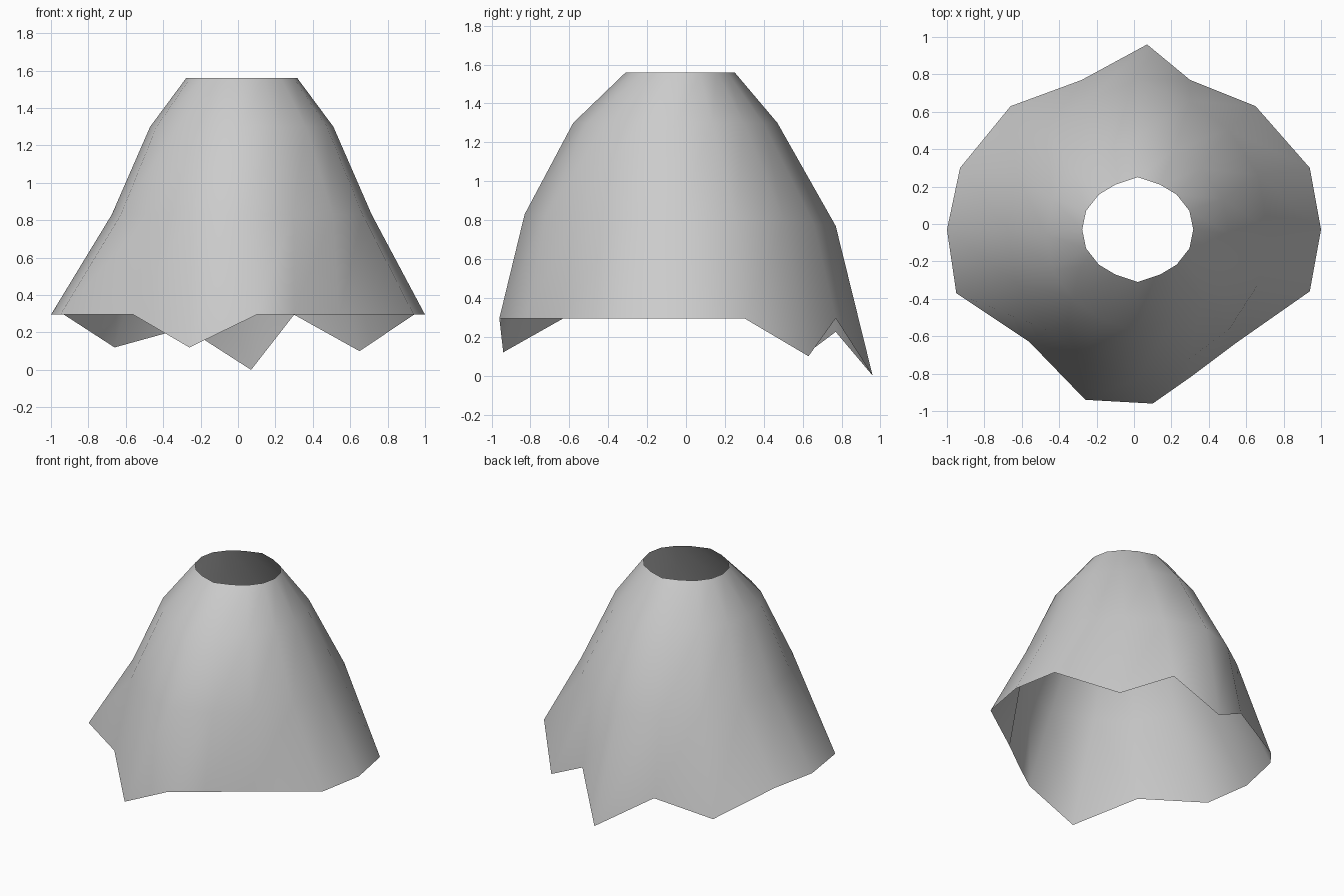
import bpy, bmesh, math

cube = bpy.data.objects.get("Cube")
if cube:
    bpy.data.objects.remove(cube, do_unlink=True)

SIDES = 16

# Grey cloth
cloth = bpy.data.materials.new("grey cloth")
cloth.use_nodes = True
colour = (0.6, 0.6, 0.6, 1)
cloth.diffuse_color = colour
cloth.node_tree.nodes["Principled BSDF"].inputs["Base Color"].default_value = colour

# Quarter of a ring from back to side, slightly pointed at the back and front
quarter = [(0, 1), (0.4, 0.86), (0.7, 0.67), (0.93, 0.36), (1, 0)]
half = quarter + [(x, -y) for x, y in quarter[-2::-1]]
unit_ring = half + [(-x, y) for x, y in half[-2:0:-1]]


def body_ring(cy, rx, ry, z, back_drop=0):
    """Ring of points starting at the back and passing the +x side."""
    return [(0.02 + rx * x, cy + ry * y, z - back_drop * max(0, y))
            for x, y in unit_ring]


# Ragged hem: outline points, with the height of each hanging tip
HEM = 0.295
outline = [(0.07, 0.96), (0.30, 0.77), (0.65, 0.63), (0.94, 0.30),
           (1.0, -0.03), (0.94, -0.36), (0.54, -0.64), (0.30, -0.82),
           (0.10, -0.96), (-0.26, -0.94), (-0.56, -0.63), (-0.95, -0.37),
           (-1.0, -0.03), (-0.93, 0.30), (-0.66, 0.63), (-0.28, 0.77)]
tips = {0: 0.0, 2: 0.10, 9: 0.12, 14: 0.12, 15: 0.225}
hem = [(x, y, tips.get(i, HEM)) for i, (x, y) in enumerate(outline)]

# Open skirt: waist, hip and thigh rings down to the hem
rings = [body_ring(-0.03, 0.297, 0.28, 1.56),
         body_ring(-0.055, 0.49, 0.525, 1.30),
         body_ring(-0.03, 0.695, 0.80, 0.83, 0.06),
         hem]

bm = bmesh.new()
loops = [[bm.verts.new(p) for p in ring] for ring in rings]
for upper, lower in zip(loops, loops[1:]):
    for i in range(SIDES):
        j = (i + 1) % SIDES
        bm.faces.new((upper[i], lower[i], lower[j], upper[j]))
bm.normal_update()
# Turn the faces outward
if sum(f.normal.dot(f.calc_center_median()) for f in bm.faces) < 0:
    bmesh.ops.reverse_faces(bm, faces=bm.faces[:])
for f in bm.faces:
    f.smooth = True

mesh = bpy.data.meshes.new("skirt")
bm.to_mesh(mesh)
bm.free()
mesh.materials.append(cloth)
skirt = bpy.data.objects.new("skirt", mesh)
bpy.context.collection.objects.link(skirt)
